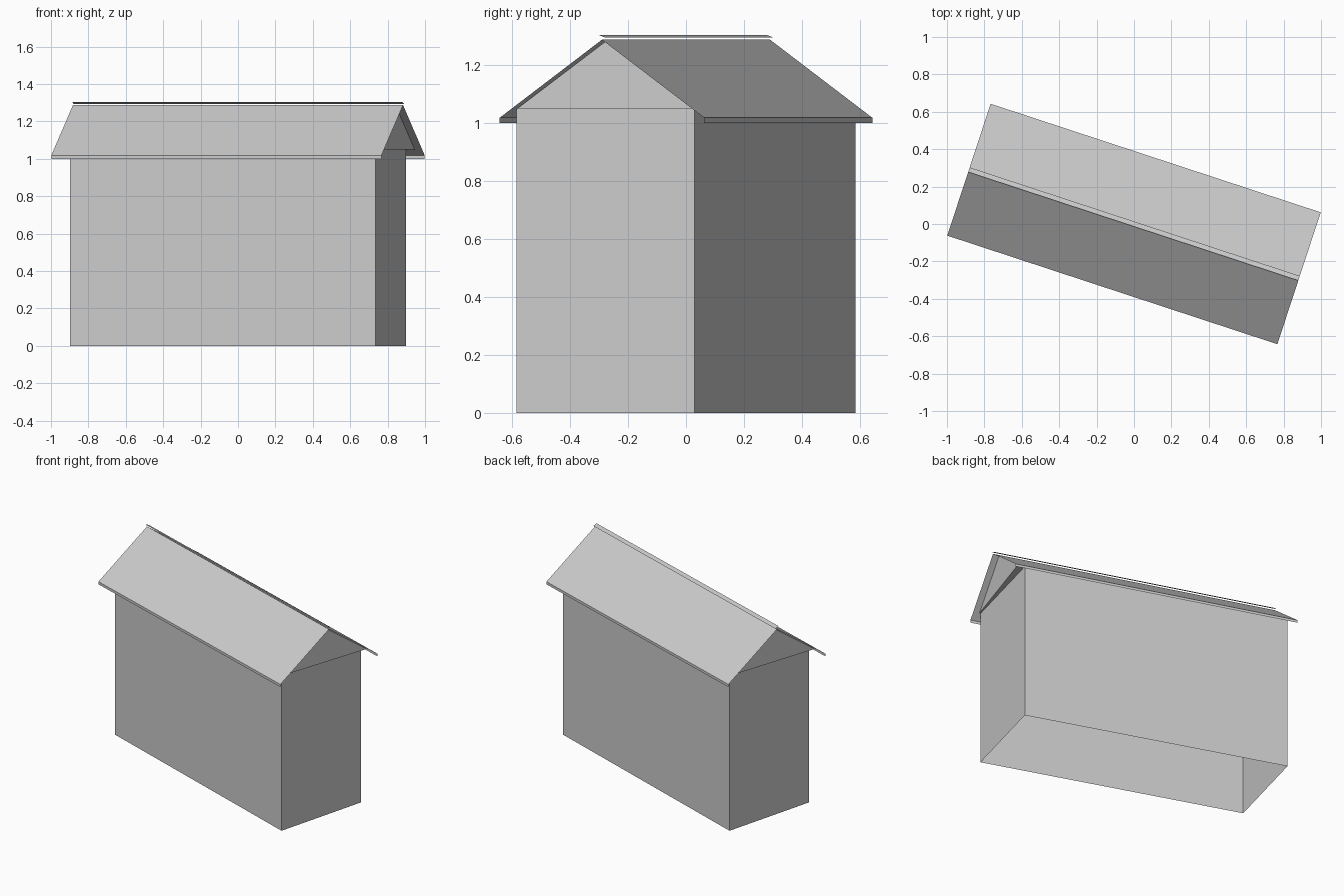
import bpy
import math

cube = bpy.data.objects.get("Cube")
if cube:
    bpy.data.objects.remove(cube, do_unlink=True)

TURN = math.radians(-18.2)      # heading of the roof
HALF_LEN, HALF_WID = 0.929, 0.371
EAVE, RIDGE, WALL_TOP = 1.018, 1.287, 1.05

grey = bpy.data.materials.new("plain_grey")
grey.use_nodes = True
colour = (0.6, 0.6, 0.6, 1)
grey.diffuse_color = colour
grey.node_tree.nodes["Principled BSDF"].inputs["Base Color"].default_value = colour


def add_mesh(name, verts, faces, turn=0.0):
    mesh = bpy.data.meshes.new(name)
    mesh.from_pydata(verts, [], faces)
    mesh.materials.append(grey)
    obj = bpy.data.objects.new(name, mesh)
    obj.rotation_euler.z = turn
    bpy.context.collection.objects.link(obj)
    return obj


def extrude_profile(name, points, half, caps=False):
    """Sweep an open or closed (y, z) profile along x, then turn it."""
    n = len(points)
    verts = [(x, y, z) for x in (-half, half) for y, z in points]
    faces = [(i, i + 1, n + i + 1, n + i) for i in range(n - 1)]
    if caps:
        faces += [(n - 1, 0, n, 2 * n - 1), tuple(reversed(range(n))), tuple(range(n, 2 * n))]
    return add_mesh(name, verts, faces, TURN)


# Walls: slightly skewed footprint, open underneath
corners = [(0.735, -0.585), (0.897, 0.03)]
corners += [(-x, -y) for x, y in corners]
walls = [(x, y, z) for z in (0, WALL_TOP) for x, y in corners]
add_mesh("walls", walls, [(i, (i + 1) % 4, (i + 1) % 4 + 4, i + 4) for i in range(4)])

# Attic block that forms both gables
extrude_profile("attic", [(-0.32, WALL_TOP), (0.32, WALL_TOP), (0, 1.281)], 0.889, caps=True)

# Thin roof slopes, each with a short upright fascia at its eave
for side, name in ((-1, "front_roof"), (1, "back_roof")):
    eave = side * HALF_WID
    profile = [(eave, 1.0), (eave, EAVE), (0, RIDGE)]
    extrude_profile(name, profile if side < 0 else profile[::-1], HALF_LEN)

# Narrow ridge strip tilted towards the back
extrude_profile("ridge_strip", [(-0.013, 1.304), (0.013, 1.294)], HALF_LEN)
